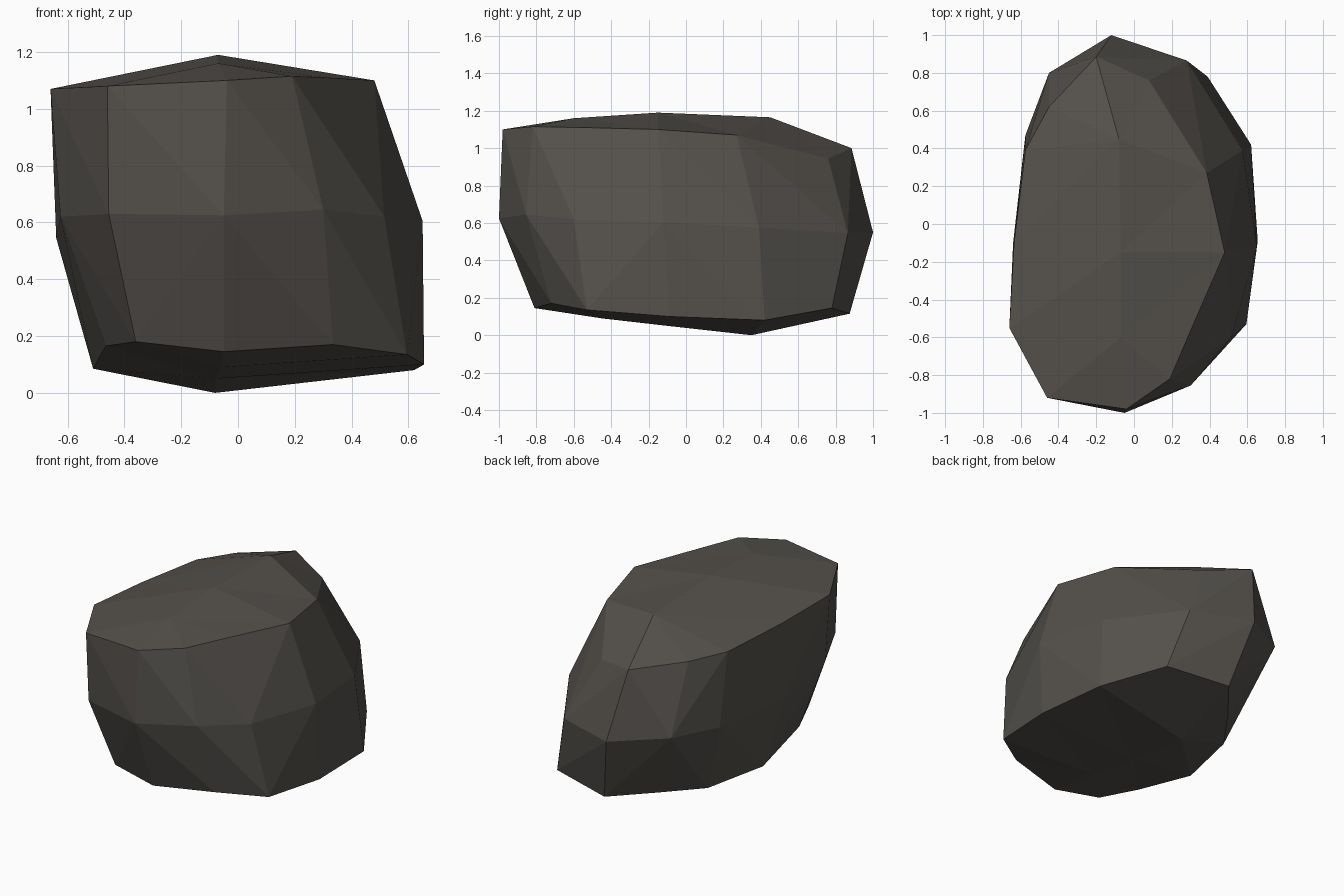
import bpy, bmesh
from mathutils import Vector

if "Cube" in bpy.data.objects:
    bpy.data.objects.remove(bpy.data.objects["Cube"])

# Three 12-sided outlines (counter-clockwise from the right side)
TOP = [(.48, -.15, 1.10), (.385, .27, 1.07), (.08, .76, .945), (-.2, .885, 1.0),
       (-.45, .62, 1.02), (-.575, .39, 1.03), (-.635, -.1, 1.05), (-.66, -.55, 1.07),
       (-.46, -.92, 1.08), (-.04, -.98, 1.10), (.19, -.82, 1.115), (.31, -.54, 1.11)]
MID = [(.65, -.12, .605), (.575, .39, .575), (.28, .865, .545), (-.12, 1.0, .55),
       (-.45, .8, .585), (-.575, .47, .565), (-.64, -.1, .545), (-.625, -.55, .62),
       (-.455, -.9, .63), (-.05, -1.0, .625), (.3, -.855, .645), (.515, -.6, .62)]
BOTTOM = [(.655, -.09, .10), (.62, .42, .08), (.39, .78, .145), (-.02, .875, .115),
          (-.235, .61, .1), (-.41, .36, .08), (-.51, -.07, .085), (-.465, -.51, .165),
          (-.36, -.76, .18), (-.05, -.81, .145), (.335, -.72, .17), (.595, -.53, .135)]
# Spine points of the domed caps: back, centre, front
TOP_SPINE = [(-.08, .45, 1.165), (-.07, -.15, 1.19), (-.07, -.6, 1.16)]
BOTTOM_SPINE = [(-.08, .35, .0), (-.08, -.1, .05), (-.06, -.45, .09)]

bm = bmesh.new()
add = lambda pts: [bm.verts.new(p) for p in pts]
top, mid, bottom = add(TOP), add(MID), add(BOTTOM)
centre = Vector((0, 0, .6))


def wall(low, high):
    """Join two rings, splitting each quad along its more outward diagonal."""
    for i in range(12):
        j = (i + 1) % 12
        a, b, c, d = low[i], low[j], high[j], high[i]
        normal = (c.co - a.co).cross(d.co - b.co)
        if normal.dot(a.co + c.co - b.co - d.co) > 0:
            tris = (a, b, c), (a, c, d)
        else:
            tris = (a, b, d), (b, c, d)
        for t in tris:
            bm.faces.new(t)


def cap(ring, spine):
    """Fan each ring edge to the spine point beside it."""
    own = [1 if i in (0, 6) else 0 if i < 6 else 2 for i in range(12)]
    for i in range(12):
        j = (i + 1) % 12
        bm.faces.new((ring[i], ring[j], spine[own[i]]))
        if own[i] != own[j]:
            bm.faces.new((ring[j], spine[own[j]], spine[own[i]]))


wall(bottom, mid)
wall(mid, top)
cap(top, add(TOP_SPINE))
cap(bottom, add(BOTTOM_SPINE))
bmesh.ops.recalc_face_normals(bm, faces=bm.faces)

# Boulder object, flat shaded
mesh = bpy.data.meshes.new("boulder")
bm.to_mesh(mesh)
bm.free()
boulder = bpy.data.objects.new("boulder", mesh)
bpy.context.collection.objects.link(boulder)
stone = bpy.data.materials.new("dark warm grey stone")
stone.diffuse_color = (.09, .082, .072, 1)
stone.use_nodes = True
stone.node_tree.nodes["Principled BSDF"].inputs["Base Color"].default_value = stone.diffuse_color
mesh.materials.append(stone)
